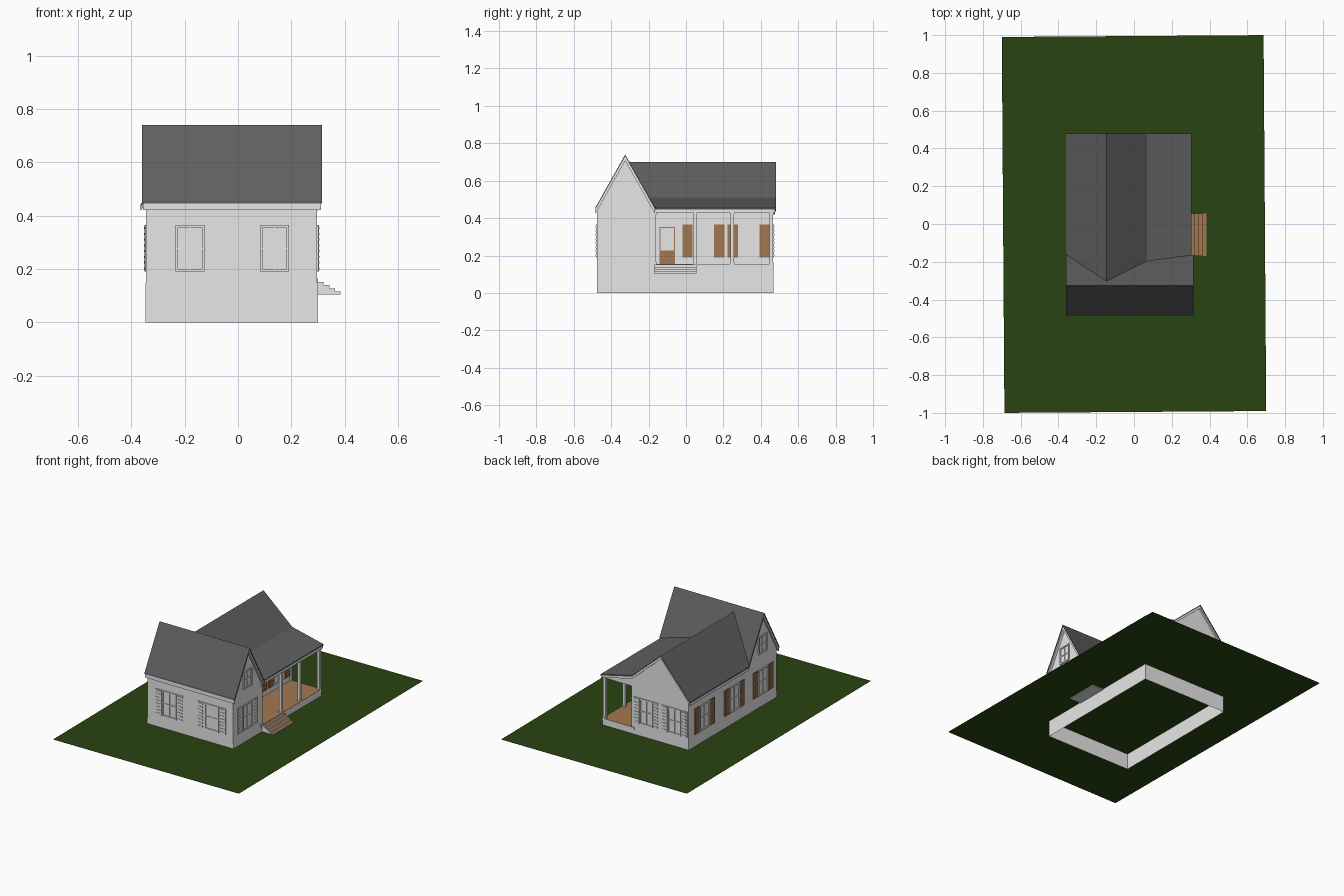
import bpy, bmesh, math

if "Cube" in bpy.data.objects:
    bpy.data.objects.remove(bpy.data.objects["Cube"])


def material(name, rgb):
    m = bpy.data.materials.new(name)
    m.diffuse_color = (*rgb, 1)
    m.use_nodes = True
    m.node_tree.nodes["Principled BSDF"].inputs["Base Color"].default_value = m.diffuse_color
    return m


WHITE = material("painted white", (0.8, 0.8, 0.8))
ROOF = material("dark shingle", (0.115, 0.115, 0.115))
BROWN = material("brown wood", (0.36, 0.19, 0.08))
GREEN = material("grass green", (0.022, 0.058, 0.006))


def finish(name, bm, mats, rule=None):
    bmesh.ops.recalc_face_normals(bm, faces=bm.faces)
    if rule:
        for f in bm.faces:
            f.material_index = 1 if rule(f) else 0
    me = bpy.data.meshes.new(name)
    bm.to_mesh(me)
    bm.free()
    for m in mats:
        me.materials.append(m)
    ob = bpy.data.objects.new(name, me)
    bpy.context.collection.objects.link(ob)
    return ob


def add_box(bm, x, y, z):
    """Add a box given three (min, max) ranges."""
    v = bmesh.ops.create_cube(bm, size=1)["verts"]
    for p in v:
        p.co = [lo + (c + 0.5) * (hi - lo) for c, (lo, hi) in zip(p.co, (x, y, z))]


def prism(name, pts, axis, start, end, mat):
    """Extrude a profile along x or y; start may be a function of height."""
    bm = bmesh.new()
    rings = []
    for lim in (start, end):
        ring = []
        for u, z in pts:
            t = lim(z) if callable(lim) else lim
            ring.append(bm.verts.new((t, u, z) if axis == "x" else (u, t, z)))
        rings.append(ring)
        bm.faces.new(ring)
    n = len(pts)
    for i in range(n):
        j = (i + 1) % n
        bm.faces.new((rings[0][i], rings[0][j], rings[1][j], rings[1][i]))
    return finish(name, bm, [mat])


def layer(line, top, bottom):
    """Closed profile of a sheet lying below a roof line."""
    return [(u, z - top) for u, z in line] + [(u, z - bottom) for u, z in reversed(line)]


def wall_box(bm, wall, u, z, depth):
    """Plate standing out of a wall given as (axis, position, side)."""
    axis, pos, side = wall
    d = sorted((pos - 0.002 * side, pos + depth * side))
    add_box(bm, *((d, u, z) if axis == "x" else (u, d, z)))


def frame(bm, wall, u0, u1, z0, z1, w, depth):
    wall_box(bm, wall, (u0, u0 + w), (z0, z1), depth)
    wall_box(bm, wall, (u1 - w, u1), (z0, z1), depth)
    wall_box(bm, wall, (u0 + w, u1 - w), (z0, z0 + w), depth)
    wall_box(bm, wall, (u0 + w, u1 - w), (z1 - w, z1), depth)


def window(name, wall, c, shutter_mat, half=0.054, shutter=0.052, z0=0.19, z1=0.365):
    bm = bmesh.new()
    frame(bm, wall, c - half, c + half, z0, z1, 0.009, 0.006)
    zm = (z0 + z1) / 2
    wall_box(bm, wall, (c - half + 0.009, c + half - 0.009), (zm - 0.003, zm + 0.003), 0.004)
    wall_box(bm, wall, (c - 0.002, c + 0.002), (z0 + 0.009, z1 - 0.009), 0.003)
    finish(name + "_frame", bm, [WHITE])
    if not shutter_mat:
        return
    bm = bmesh.new()
    for s in (-1, 1):
        u0, u1 = sorted((c + s * (half + 0.002), c + s * (half + shutter)))
        wall_box(bm, wall, (u0, u1), (z0, z1), 0.005)
        for k in range(8):
            z = z0 + 0.012 + k * (z1 - z0 - 0.024) / 7
            wall_box(bm, wall, (u0 + 0.007, u1 - 0.007), (z - 0.004, z + 0.004), 0.008)
    finish(name + "_shutters", bm, [shutter_mat])


X0, X1, Y0, Y1 = -0.345, 0.297, -0.475, 0.465
PORCH_X, WING_Y = 0.07, -0.175

# Lawn: single sheet, turned very slightly
bm = bmesh.new()
bmesh.ops.create_grid(bm, x_segments=1, y_segments=1, size=1)
for v in bm.verts:
    v.co.x *= 0.693
    v.co.y *= 0.995
lawn = finish("lawn", bm, [GREEN])
lawn.location.z = 0.11
lawn.rotation_euler.z = math.radians(0.4)

# Foundation: open ring that reaches below the lawn
bm = bmesh.new()
add_box(bm, (X0 - 0.002, X1 + 0.002), (Y0 - 0.002, Y1 + 0.002), (0, 0.15))
bmesh.ops.delete(bm, geom=[f for f in bm.faces if abs(f.normal.z) > 0.9], context="FACES")
finish("foundation", bm, [WHITE])

# Walls of the two wings
prism("front_wing_walls", [(Y0, 0.145), (WING_Y, 0.145), (WING_Y, 0.45), (-0.325, 0.715), (Y0, 0.45)],
      "x", X0, X1, WHITE)
prism("back_wing_walls", [(X0, 0.145), (PORCH_X, 0.145), (PORCH_X, 0.49), (-0.145, 0.68), (X0, 0.445)],
      "y", -0.2, Y1, WHITE)

# Front wing roof: dark sheet over white barge boards
line = [(-0.485, 0.455), (-0.325, 0.74), (-0.165, 0.455)]
prism("front_roof", layer(line, 0, 0.01), "x", -0.36, 0.315, ROOF)
prism("front_roof_trim", layer(line, 0.01, 0.034), "x", -0.356, 0.311, WHITE)


# Back wing and porch roof, cut along the valley against the front roof
def valley(z):
    return -0.325 + (0.74 - z) / 1.78


line = [(-0.365, 0.443), (-0.145, 0.70), (0.07, 0.51), (0.305, 0.455)]
prism("back_roof", layer(line, 0, 0.008), "y", valley, 0.48, ROOF)
prism("back_roof_trim", layer(line, 0.008, 0.024), "y", valley, 0.476, WHITE)

# Porch: floor, beam with ceiling, posts
bm = bmesh.new()
add_box(bm, (PORCH_X - 0.01, X1 + 0.003), (WING_Y - 0.01, Y1 + 0.003), (0.142, 0.155))
finish("porch_floor", bm, [WHITE, BROWN], lambda f: f.normal.z > 0.9)
prism("porch_ceiling", [(PORCH_X - 0.01, 0.43), (X1, 0.43), (X1, 0.445), (PORCH_X - 0.01, 0.495)],
      "y", WING_Y - 0.01, Y1, WHITE)
bm = bmesh.new()
for y in (-0.170, 0.048, 0.247, 0.456):
    add_box(bm, (0.279, X1), (y - 0.009, y + 0.009), (0.15, 0.435))
    for z in (0.155, 0.42):
        add_box(bm, (0.277, X1 + 0.002), (y - 0.011, y + 0.011), (z, z + 0.01))
add_box(bm, (PORCH_X - 0.005, PORCH_X + 0.012), (Y1 - 0.016, Y1), (0.15, 0.435))
finish("porch_posts", bm, [WHITE])

# Steps with wooden treads
bm = bmesh.new()
for i in range(4):
    add_box(bm, (0.29, 0.385 - i * 0.0215), (-0.17, 0.055), (0.105, 0.115 + i * 0.012))
finish("porch_steps", bm, [WHITE, BROWN], lambda f: f.normal.z > 0.9)

# Front door: brown frame and lower panel, pale upper pane
door_wall = ("x", PORCH_X, 1)
bm = bmesh.new()
frame(bm, door_wall, -0.142, -0.058, 0.155, 0.352, 0.006, 0.006)
wall_box(bm, door_wall, (-0.136, -0.064), (0.161, 0.228), 0.004)
finish("front_door", bm, [BROWN])

# Windows on every side
for i, y in enumerate((0.093, 0.335)):
    window(f"porch_window_{i + 1}", door_wall, y, BROWN, 0.056, 0.056)
for i, y in enumerate((0.297, -0.022, -0.33)):
    window(f"left_window_{i + 1}", ("x", X0, -1), y, BROWN)
for i, x in enumerate((-0.18, 0.137)):
    window(f"front_window_{i + 1}", ("y", Y0, -1), x, WHITE)
for i, x in enumerate((-0.24, -0.03)):
    window(f"back_window_{i + 1}", ("y", Y1, 1), x, WHITE, 0.05, 0.045)
window("right_window", ("x", X1, 1), -0.325, WHITE)
for name, pos, side in (("right_attic_window", X1, 1), ("left_attic_window", X0, -1)):
    window(name, ("x", pos, side), -0.325, None, 0.045, 0, 0.47, 0.59)
